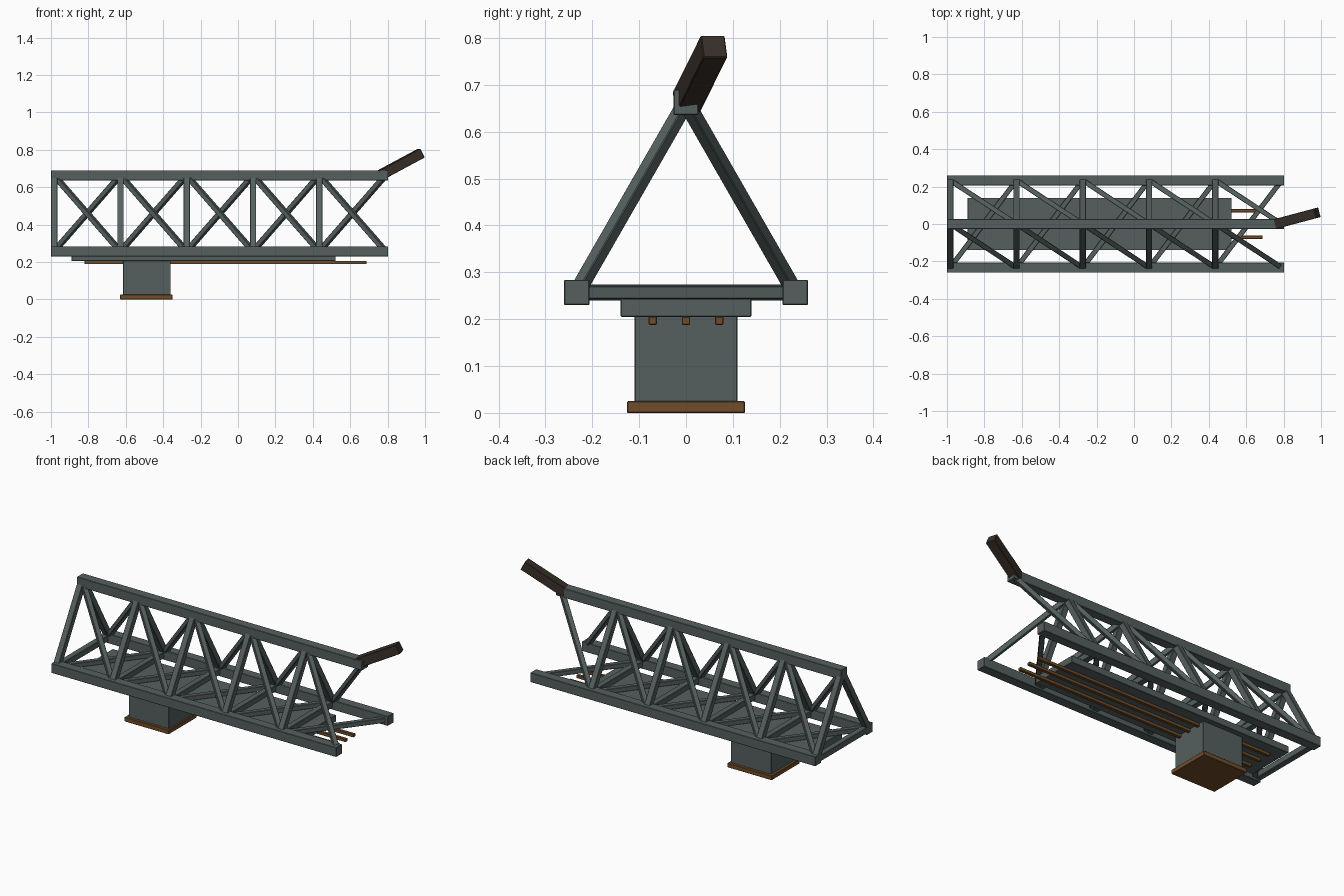
import bpy
import bmesh
from mathutils import Vector, Matrix

if "Cube" in bpy.data.objects:
    bpy.data.objects.remove(bpy.data.objects["Cube"])


def material(name, rgb):
    m = bpy.data.materials.new(name)
    m.diffuse_color = (*rgb, 1.0)
    m.use_nodes = True
    m.node_tree.nodes["Principled BSDF"].inputs["Base Color"].default_value = m.diffuse_color
    return m


STEEL = material("grey_steel", (0.090, 0.117, 0.114))
RUST = material("rust_brown", (0.165, 0.075, 0.024))
DARK = material("dark_brown", (0.040, 0.029, 0.021))


def make_box(name, size, matrix, mat, bevel=0.002):
    bm = bmesh.new()
    bmesh.ops.create_cube(bm, size=1.0, matrix=Matrix.Diagonal((*size, 1.0)))
    mesh = bpy.data.meshes.new(name)
    bm.to_mesh(mesh)
    bm.free()
    mesh.materials.append(mat)
    ob = bpy.data.objects.new(name, mesh)
    ob.matrix_world = matrix
    bpy.context.collection.objects.link(ob)
    mod = ob.modifiers.new("edge_bevel", 'BEVEL')
    mod.width = bevel
    mod.segments = 1
    return ob


def block(name, x, y, z, mat):
    """Box from (min, max) pairs on each axis."""
    ranges = (x, y, z)
    centre = Vector([(a + b) / 2 for a, b in ranges])
    return make_box(name, [b - a for a, b in ranges], Matrix.Translation(centre), mat)


def beam(name, a, b, width, mat, axis='Z', up='Y'):
    """Square bar running between two points."""
    a, b = Vector(a), Vector(b)
    d = b - a
    size = (width, width, d.length) if axis == 'Z' else (d.length, width, width)
    rot = d.to_track_quat(axis, up).to_matrix().to_4x4()
    return make_box(name, size, Matrix.Translation((a + b) / 2) @ rot, mat)


HALF, LOW, HIGH = 0.233, 0.257, 0.663
START, PITCH, BAYS = -0.983, 0.3545, 5
X0, X1, CHORD = -1.0, 0.803, 0.027

# Three long chords
for label, y, z in (("front_chord", -HALF, LOW), ("back_chord", HALF, LOW), ("top_chord", 0, HIGH)):
    block(label, (X0, X1), (y - CHORD, y + CHORD), (z - CHORD, z + CHORD), STEEL)

# Triangular frames and one diagonal on each face of every bay
for i in range(BAYS):
    x, nx = START + PITCH * i, START + PITCH * (i + 1)
    front, back, top = (x, -HALF, LOW), (x, HALF, LOW), (x, 0, HIGH)
    beam("front_strut", front, top, 0.034, STEEL)
    beam("back_strut", back, top, 0.034, STEEL)
    beam("cross_strut", front, back, 0.034, STEEL, 'X', 'Z')
    beam("front_diagonal", top, (nx, -HALF, LOW), 0.027, STEEL)
    beam("back_diagonal", back, (nx, 0, HIGH), 0.027, STEEL)
    beam("floor_diagonal", front, (nx, HALF, LOW), 0.027, STEEL, 'X', 'Z')

# Deck plate, support pillar and foot
block("deck_plate", (-0.89, 0.522), (-0.14, 0.14), (0.205, 0.244), STEEL)
block("support_pillar", (-0.615, -0.36), (-0.11, 0.11), (0.02, 0.207), STEEL)
block("foot_plate", (-0.63, -0.35), (-0.126, 0.126), (0.0, 0.025), RUST)

# Rods under the deck
for y in (-0.071, 0.0, 0.071):
    block("under_rod", (-0.82, 0.687), (y - 0.009, y + 0.009), (0.188, 0.206), RUST)

# Bent arm at the end of the top chord
beam("end_arm", (0.755, 0.0, 0.661), (0.98, 0.06, 0.782), 0.053, DARK, 'X', 'Z')
